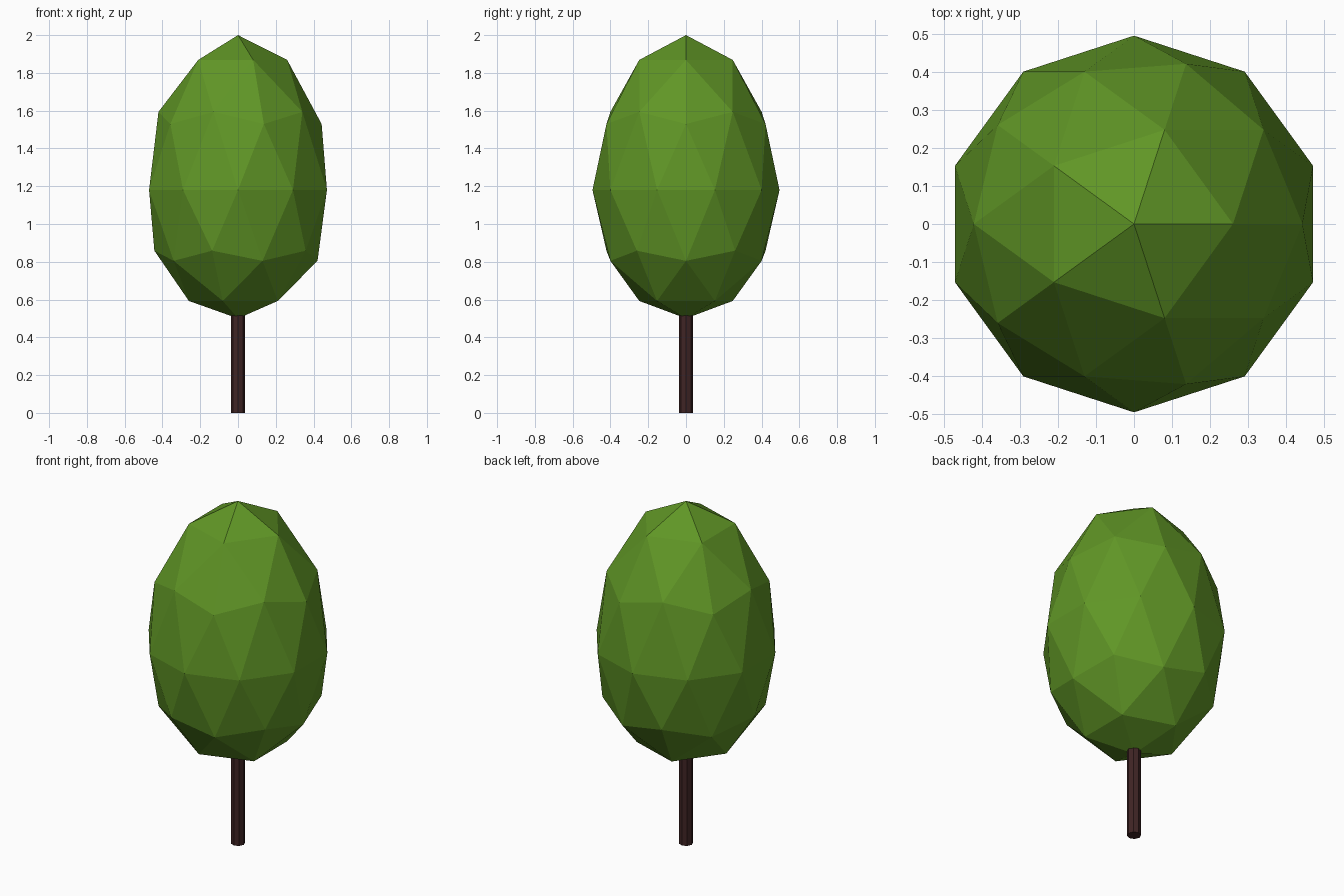
import bpy, bmesh, math

if "Cube" in bpy.data.objects:
    bpy.data.objects.remove(bpy.data.objects["Cube"])


def material(name, rgb):
    m = bpy.data.materials.new(name)
    m.diffuse_color = (*rgb, 1)
    m.use_nodes = True
    m.node_tree.nodes["Principled BSDF"].inputs["Base Color"].default_value = m.diffuse_color
    return m


def add_object(name, bm, mat):
    mesh = bpy.data.meshes.new(name)
    bm.to_mesh(mesh)
    bm.free()
    mesh.materials.append(mat)
    obj = bpy.data.objects.new(name, mesh)
    bpy.context.collection.objects.link(obj)
    return obj


# Crown: low-poly icosphere stretched into an egg shape, widest below the middle
bm = bmesh.new()
bmesh.ops.create_icosphere(bm, subdivisions=2, radius=1)
for v in bm.verts:
    u = v.co.z
    v.co = (v.co.x * 0.495, v.co.y * 0.495, 1.18 + 0.75 * u + 0.07 * u * u)
add_object("crown", bm, material("leaf green", (0.117, 0.305, 0.019)))

# Trunk: thin post running just into the crown
bm = bmesh.new()
bmesh.ops.create_cone(bm, cap_ends=True, segments=8, radius1=0.038,
                      radius2=0.038, depth=0.54)
bmesh.ops.translate(bm, verts=bm.verts, vec=(0, 0, 0.27))
add_object("trunk", bm, material("dark bark brown", (0.051, 0.018, 0.018)))
